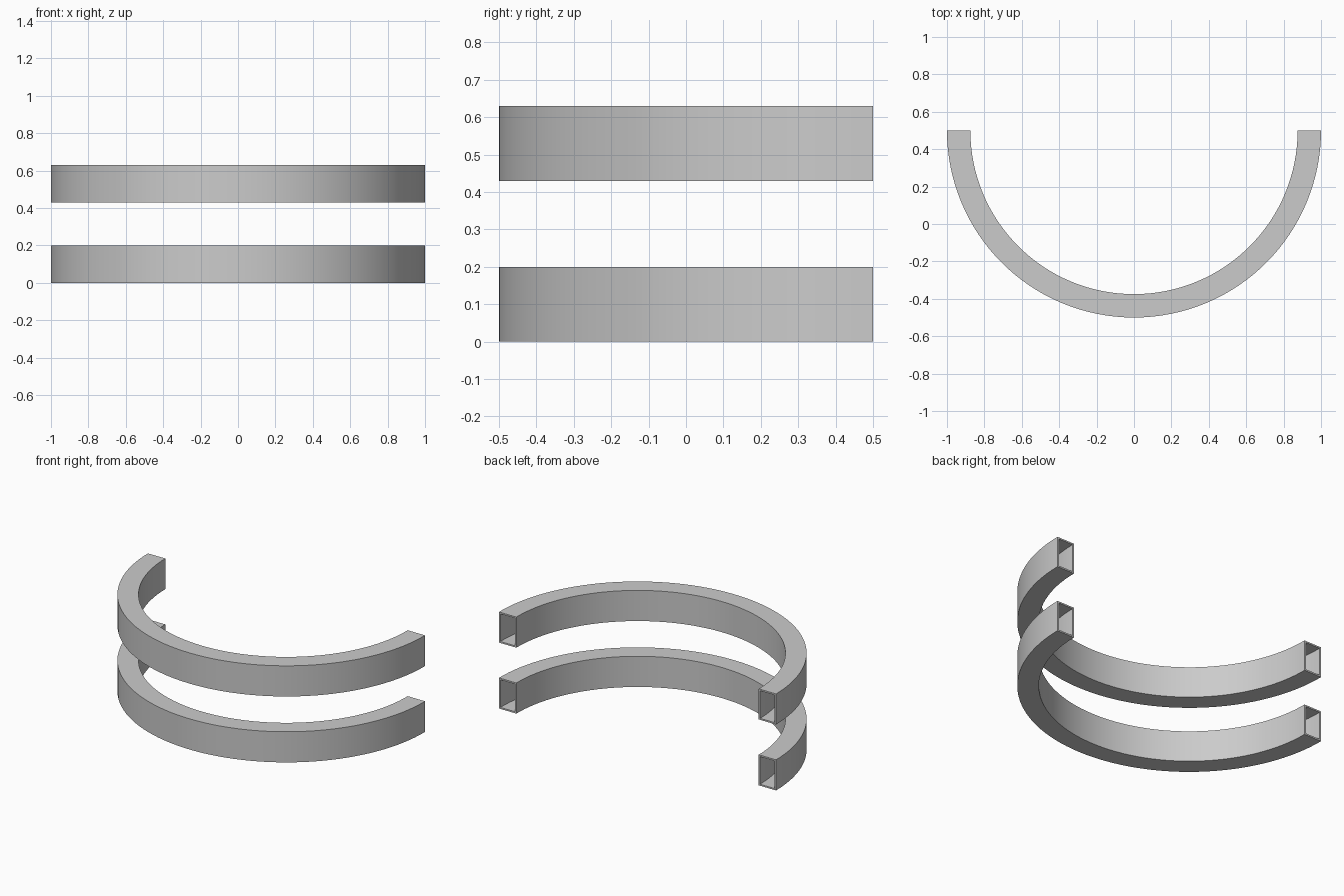
import bpy, bmesh, math

if "Cube" in bpy.data.objects:
    bpy.data.objects.remove(bpy.data.objects["Cube"])

R_OUT, R_IN, HEIGHT, WALL = 1.0, 0.875, 0.2, 0.01
CENTRE_Y, SEGMENTS = 0.5, 64


def rect(inset):
    """Cross-section rectangle as (radius, height) points."""
    a, b = R_IN + inset, R_OUT - inset
    return [(a, inset), (b, inset), (b, HEIGHT - inset), (a, HEIGHT - inset)]


def half_ring_tube(name, z):
    bm = bmesh.new()
    profile = rect(0) + rect(WALL)
    rings = []
    for i in range(SEGMENTS + 1):
        t = math.pi + math.pi * i / SEGMENTS
        rings.append([bm.verts.new((r * math.cos(t), CENTRE_Y + r * math.sin(t), h))
                      for r, h in profile])
    # outer skin and inner skin of the hollow tube
    for p, q in zip(rings, rings[1:]):
        for base in (0, 4):
            for k in range(4):
                a, b = base + k, base + (k + 1) % 4
                bm.faces.new((p[a], p[b], q[b], q[a]))
    # thin rims framing the open ends
    for e in (rings[0], rings[-1]):
        for k in range(4):
            n = (k + 1) % 4
            bm.faces.new((e[k], e[n], e[4 + n], e[4 + k]))
    bmesh.ops.recalc_face_normals(bm, faces=bm.faces)
    mesh = bpy.data.meshes.new(name)
    bm.to_mesh(mesh)
    bm.free()
    obj = bpy.data.objects.new(name, mesh)
    obj.location.z = z
    bpy.context.collection.objects.link(obj)
    bpy.ops.object.select_all(action='DESELECT')
    obj.select_set(True)
    bpy.context.view_layer.objects.active = obj
    bpy.ops.object.shade_smooth_by_angle(angle=math.radians(30))


# two identical stacked curved rails
half_ring_tube("lower_curved_rail", 0.0)
half_ring_tube("upper_curved_rail", 0.43)
